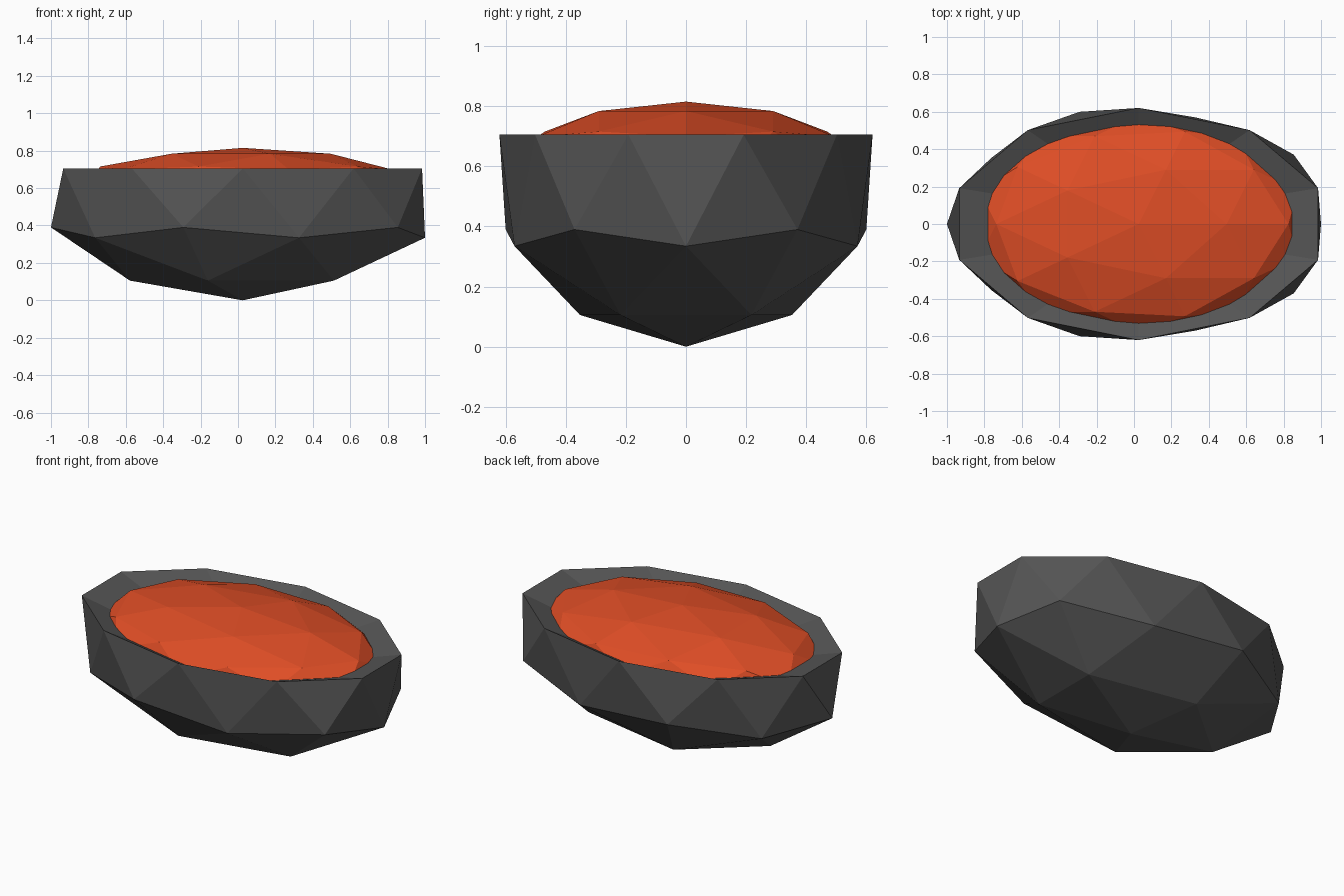
import bpy, bmesh

if "Cube" in bpy.data.objects:
    bpy.data.objects.remove(bpy.data.objects["Cube"])

CX = 0.025          # shared centre line of both parts
RIM_Z = 0.705


def material(name, rgb):
    m = bpy.data.materials.new(name)
    m.diffuse_color = (*rgb, 1.0)
    m.use_nodes = True
    m.node_tree.nodes["Principled BSDF"].inputs["Base Color"].default_value = m.diffuse_color
    return m


def add_object(name, bm, mat):
    bmesh.ops.recalc_face_normals(bm, faces=bm.faces)
    me = bpy.data.meshes.new(name)
    bm.to_mesh(me)
    bm.free()
    me.materials.append(mat)
    ob = bpy.data.objects.new(name, me)
    bpy.context.collection.objects.link(ob)
    return ob


def place(bm, scale, z):
    bmesh.ops.scale(bm, vec=scale, verts=bm.verts)
    bmesh.ops.translate(bm, vec=(CX, 0, z), verts=bm.verts)


charcoal = material("charcoal_grey", (0.09, 0.09, 0.09))
orange_red = material("orange_red", (0.74, 0.075, 0.019))

# Bowl: lower half of a faceted sphere with the rim drawn in
bm = bmesh.new()
bmesh.ops.create_icosphere(bm, subdivisions=2, radius=1)
bmesh.ops.delete(bm, geom=[v for v in bm.verts if v.co.z > 0.01], context='VERTS')
for v in bm.verts:
    if v.co.z > -0.01:
        v.co.x *= 0.88
        v.co.y *= 0.88
        v.co.z = 0

# Sloping inner lip, then the dish floor hidden under the filling
edges = [e for e in bm.edges if e.is_boundary]
for fx, fy, drop in ((0.84, 0.87, 0.063), (0.81, 0.85, 0.065)):
    ring = bmesh.ops.extrude_edge_only(bm, edges=edges)["geom"]
    edges = [g for g in ring if isinstance(g, bmesh.types.BMEdge)]
    for v in [g for g in ring if isinstance(g, bmesh.types.BMVert)]:
        v.co.x *= fx
        v.co.y *= fy
        v.co.z -= drop
bmesh.ops.contextual_create(bm, geom=edges)
place(bm, (1.146, 0.705, RIM_Z), RIM_Z)
add_object("bowl", bm, charcoal)

# Filling: flattened faceted sphere bulging above the rim
bm = bmesh.new()
bmesh.ops.create_icosphere(bm, subdivisions=2, radius=1)
place(bm, (0.895, 0.58, 0.21), 0.605)
add_object("filling", bm, orange_red)
